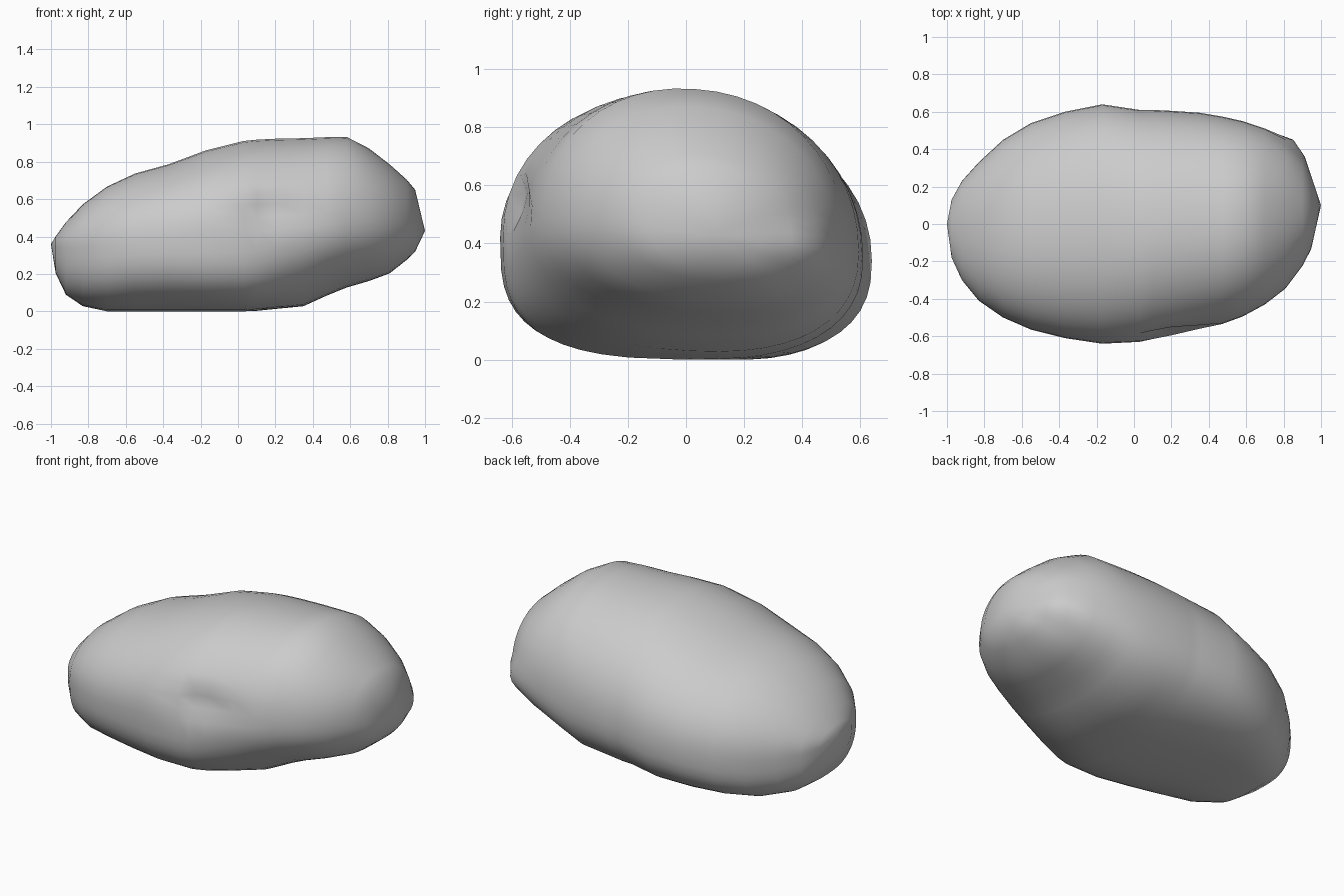
import bpy, bmesh, math

# Cross-sections along the boulder: x, y front, y back, z bottom, z top, z of widest point
SECTIONS = [
    (-0.975, -0.18, 0.13, 0.205, 0.40, 0.33),
    (-0.92, -0.30, 0.23, 0.09, 0.475, 0.32),
    (-0.83, -0.41, 0.33, 0.03, 0.57, 0.32),
    (-0.70, -0.50, 0.45, 0.00, 0.665, 0.33),
    (-0.55, -0.565, 0.54, 0.00, 0.735, 0.34),
    (-0.37, -0.61, 0.60, 0.00, 0.785, 0.36),
    (-0.17, -0.64, 0.64, 0.00, 0.86, 0.38),
    (0.03, -0.63, 0.61, 0.00, 0.91, 0.39),
    (0.10, -0.615, 0.61, 0.005, 0.917, 0.39),
    (0.20, -0.595, 0.605, 0.015, 0.922, 0.40),
    (0.35, -0.56, 0.595, 0.03, 0.925, 0.41),
    (0.47, -0.535, 0.575, 0.085, 0.93, 0.42),
    (0.58, -0.495, 0.55, 0.13, 0.932, 0.44),
    (0.70, -0.43, 0.51, 0.165, 0.87, 0.45),
    (0.81, -0.345, 0.445, 0.205, 0.785, 0.46),
    (0.90, -0.225, 0.36, 0.275, 0.705, 0.46),
    (0.947, -0.135, 0.26, 0.32, 0.65, 0.45),
]
SIDES = 48


def spow(v, p):
    return math.copysign(abs(v) ** p, v)


def ramp(x, x0, x1, v0, v1):
    t = min(1, max(0, (x - x0) / (x1 - x0)))
    return v0 + (v1 - v0) * t


def ring(bm, x, y0, y1, zb, zt, zm):
    yc, w = (y0 + y1) / 2, (y1 - y0) / 2
    # fuller lower half where the stone rests on the ground
    front_low = ramp(x, 0.08, 0.4, ramp(x, -0.5, -0.1, 2.8, 3.4), 2.25)
    back_low = ramp(x, -0.5, 0.0, 2.8, 2.3)
    verts = []
    for i in range(SIDES):
        a = 2 * math.pi * i / SIDES
        c, s = math.cos(a), math.sin(a)
        if s >= 0:
            n, h = (2.05 if c < 0 else 2.15), zt - zm
        else:
            n, h = (front_low if c < 0 else back_low), zm - zb
        y = yc + w * spow(c, 2 / n)
        z = zm - 0.04 * c * min(1, w / 0.5) + h * spow(s, 2 / n)
        verts.append(bm.verts.new((x, y, max(z, 0))))
    return verts


bm = bmesh.new()
rings = [ring(bm, *s) for s in SECTIONS]

# Skin between neighbouring rings
for r0, r1 in zip(rings, rings[1:]):
    for i in range(SIDES):
        j = (i + 1) % SIDES
        bm.faces.new((r0[i], r0[j], r1[j], r1[i]))

# Rounded ends
for r, tip in ((rings[0], (-1, 0, 0.36)), (rings[-1], (1, 0.1, 0.43))):
    p = bm.verts.new(tip)
    for i in range(SIDES):
        bm.faces.new((r[i], r[(i + 1) % SIDES], p))

# Chipped ledge on the front and small corner on the right back
for v in bm.verts:
    x, y, z = v.co
    if y < -0.4 and 0.06 < x < 0.4 and 0.5 < z < 0.58:
        v.co.y += ramp(x, 0.1, 0.4, 0.04, 0.01)
    k = max(0, 1 - math.dist((x, y, z), (0.83, 0.43, 0.38)) / 0.14)
    v.co.x += 0.05 * k
    v.co.y += 0.01 * k

bmesh.ops.recalc_face_normals(bm, faces=bm.faces)
for f in bm.faces:
    f.smooth = True
mesh = bpy.data.meshes.new("boulder")
bm.to_mesh(mesh)
bm.free()
boulder = bpy.data.objects.new("boulder", mesh)
bpy.context.collection.objects.link(boulder)
